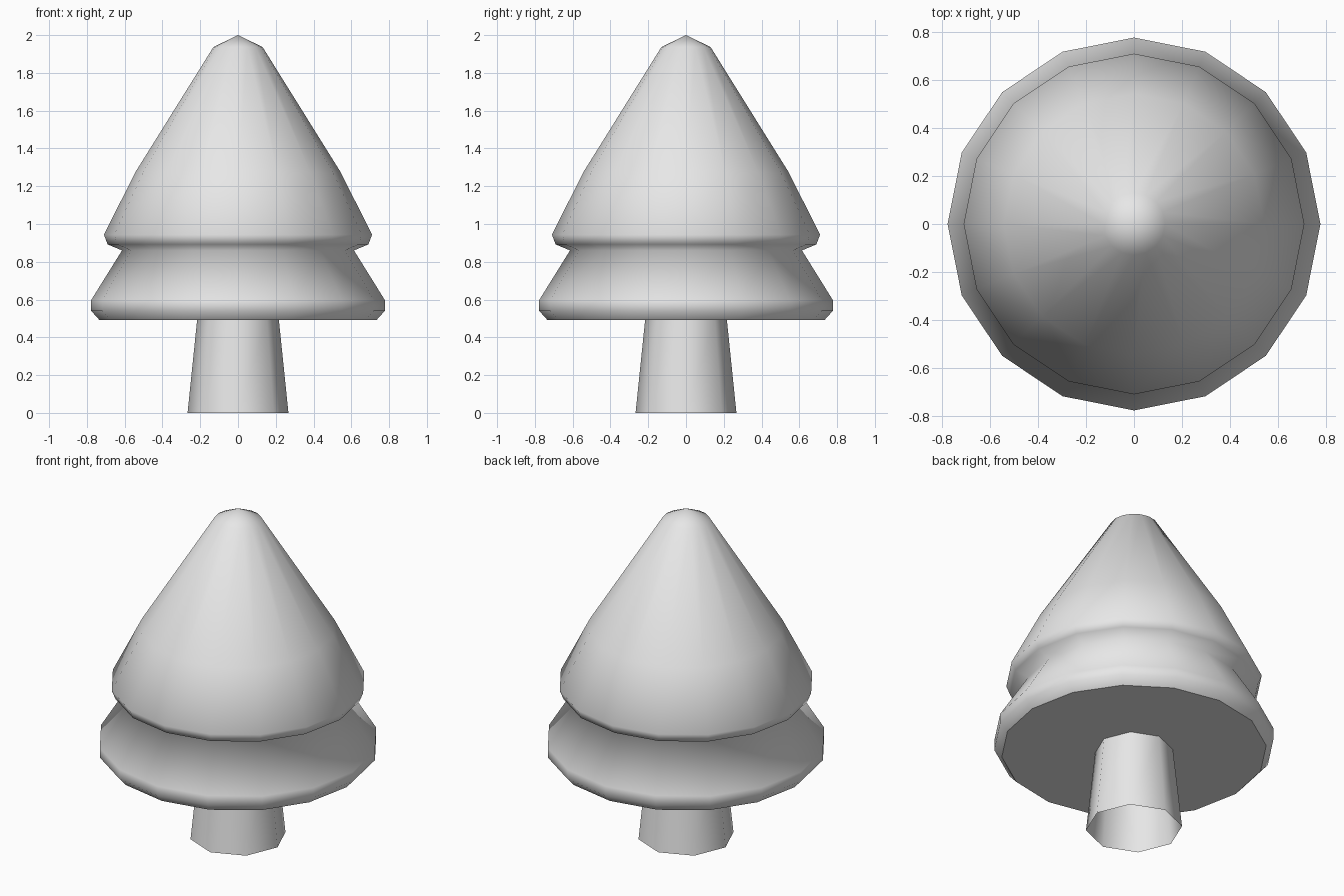
import bpy
import bmesh
from math import cos, sin, tau

cube = bpy.data.objects.get("Cube")
if cube:
    bpy.data.objects.remove(cube)

# Single plain grey finish
grey = bpy.data.materials.new("light_grey")
grey.use_nodes = True
colour = (0.8, 0.8, 0.8, 1)
grey.diffuse_color = colour
grey.node_tree.nodes["Principled BSDF"].inputs["Base Color"].default_value = colour


def lathe(name, profile, sides, apex=None, base=False):
    """Stack rings of (radius, z) from bottom to top; optional tip and flat base."""
    bm = bmesh.new()
    rings = [[bm.verts.new((r * cos(tau * i / sides), r * sin(tau * i / sides), z))
              for i in range(sides)] for r, z in profile]
    for low, high in zip(rings, rings[1:]):
        for i in range(sides):
            j = (i + 1) % sides
            bm.faces.new((low[i], low[j], high[j], high[i]))
    if apex is not None:
        tip = bm.verts.new((0, 0, apex))
        for i in range(sides):
            bm.faces.new((rings[-1][i], rings[-1][(i + 1) % sides], tip))
    for face in bm.faces:
        face.smooth = True
    if base:
        cap = bm.faces.new(rings[0][::-1])
        for edge in cap.edges:
            edge.smooth = False
    mesh = bpy.data.meshes.new(name)
    bm.to_mesh(mesh)
    bm.free()
    mesh.materials.append(grey)
    obj = bpy.data.objects.new(name, mesh)
    bpy.context.collection.objects.link(obj)
    return obj


# Two-tier foliage with a flat underside
lathe("foliage", [(0.735, 0.493), (0.777, 0.54), (0.777, 0.598), (0.614, 0.86),
                  (0.69, 0.892), (0.71, 0.943), (0.543, 1.275), (0.13, 1.937)],
      16, apex=2.0, base=True)

# Tapered trunk, open at the foot
lathe("trunk", [(0.267, 0), (0.216, 0.497)], 8)
